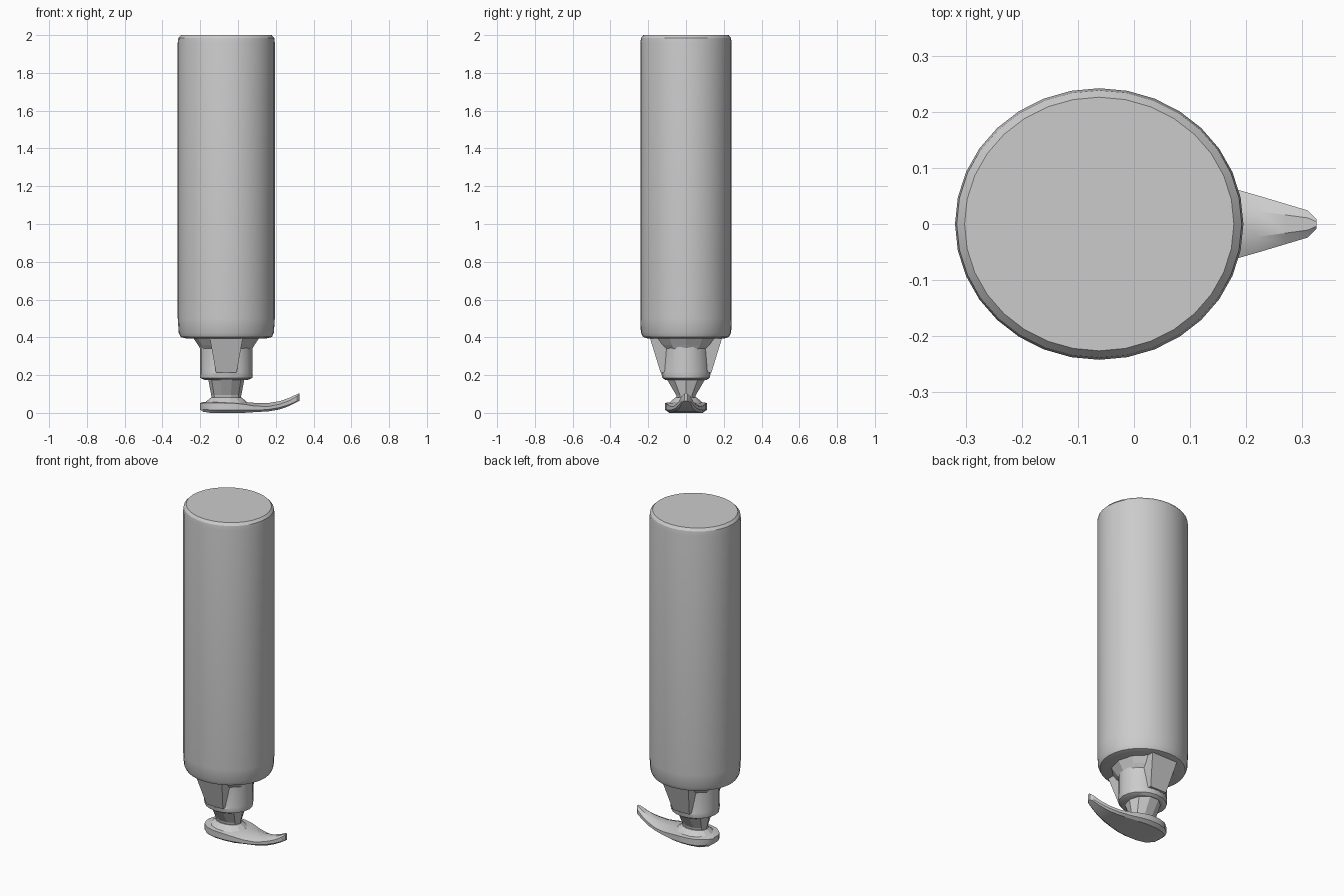
import bpy, bmesh, math

CX = -0.062  # bottle axis


def make_object(name, rings, smooth=True):
    """Skin a list of equal-length point rings and cap both ends."""
    bm = bmesh.new()
    loops = [[bm.verts.new(p) for p in ring] for ring in rings]
    n = len(loops[0])
    for a, b in zip(loops, loops[1:]):
        for i in range(n):
            j = (i + 1) % n
            bm.faces.new((a[i], a[j], b[j], b[i]))
    bm.faces.new(loops[0])
    bm.faces.new(loops[-1])
    bmesh.ops.recalc_face_normals(bm, faces=bm.faces)
    mesh = bpy.data.meshes.new(name)
    bm.to_mesh(mesh)
    bm.free()
    obj = bpy.data.objects.new(name, mesh)
    bpy.context.collection.objects.link(obj)
    if smooth:
        bpy.ops.object.select_all(action='DESELECT')
        obj.select_set(True)
        bpy.context.view_layer.objects.active = obj
        bpy.ops.object.shade_smooth_by_angle(angle=math.radians(28))
    return obj


def lathe(name, profile, sides, smooth=True):
    """Profile rows are (x radius, y radius, z)."""
    rings = [[(CX + rx * math.cos(2 * math.pi * i / sides),
               ry * math.sin(2 * math.pi * i / sides), z)
              for i in range(sides)] for rx, ry, z in profile]
    return make_object(name, rings, smooth)


# Tall bottle standing on its pump
lathe("bottle_body", [
    (0.215, 0.205, 0.395), (0.242, 0.228, 0.402), (0.252, 0.239, 0.425),
    (0.257, 0.242, 0.50), (0.257, 0.242, 1.96), (0.254, 0.238, 1.985),
    (0.240, 0.226, 2.0)], 32)

# Screw collar with a small lip
lathe("collar", [
    (0.115, 0.11, 0.175), (0.138, 0.125, 0.185), (0.140, 0.130, 0.21),
    (0.140, 0.125, 0.22), (0.140, 0.125, 0.40)], 20)

# Shallow shoulder below the bottle
lathe("shoulder", [(0.135, 0.125, 0.335), (0.150, 0.15, 0.36), (0.180, 0.18, 0.405)], 12, False)

# Tapered fins on the collar, front and back
for side, label in ((-1, "front"), (1, "back")):
    make_object("collar_fin_" + label, [
        [(CX - w, side * 0.09, z), (CX + w, side * 0.09, z),
         (CX + w, side * y, z), (CX - w, side * y, z)]
        for w, y, z in ((0.055, 0.135, 0.215), (0.088, 0.192, 0.40))], False)

# Pump neck flaring into the collar
lathe("pump_neck", [
    (0.075, 0.05, 0.07), (0.08, 0.055, 0.095),
    (0.095, 0.105, 0.175), (0.095, 0.105, 0.19)], 10, False)

# Raised mound joining head and neck
lathe("head_mound", [(0.125, 0.10, 0.045), (0.08, 0.058, 0.082)], 14, False)

# Pump head and curved spout, lofted along x
# rows: x, half width, bottom z, lower edge z, upper edge z, top z
sections = [
    (-0.200, 0.025, 0.016, 0.020, 0.048, 0.052),
    (-0.185, 0.058, 0.006, 0.018, 0.052, 0.058),
    (-0.145, 0.092, 0.000, 0.016, 0.053, 0.060),
    (-0.090, 0.108, 0.000, 0.016, 0.053, 0.060),
    (-0.030, 0.110, 0.000, 0.016, 0.052, 0.060),
    (0.030, 0.102, 0.000, 0.015, 0.046, 0.058),
    (0.090, 0.086, 0.004, 0.014, 0.036, 0.053),
    (0.160, 0.068, 0.008, 0.018, 0.034, 0.052),
    (0.220, 0.051, 0.018, 0.028, 0.046, 0.062),
    (0.270, 0.036, 0.036, 0.044, 0.064, 0.079),
    (0.310, 0.024, 0.056, 0.061, 0.087, 0.098),
    (0.325, 0.009, 0.064, 0.067, 0.099, 0.104),
]
make_object("pump_head_spout", [
    [(x, -w, lo), (x, -w * 0.8, b), (x, w * 0.8, b), (x, w, lo),
     (x, w, hi), (x, w * 0.45, t), (x, -w * 0.45, t), (x, -w, hi)]
    for x, w, b, lo, hi, t in sections])
